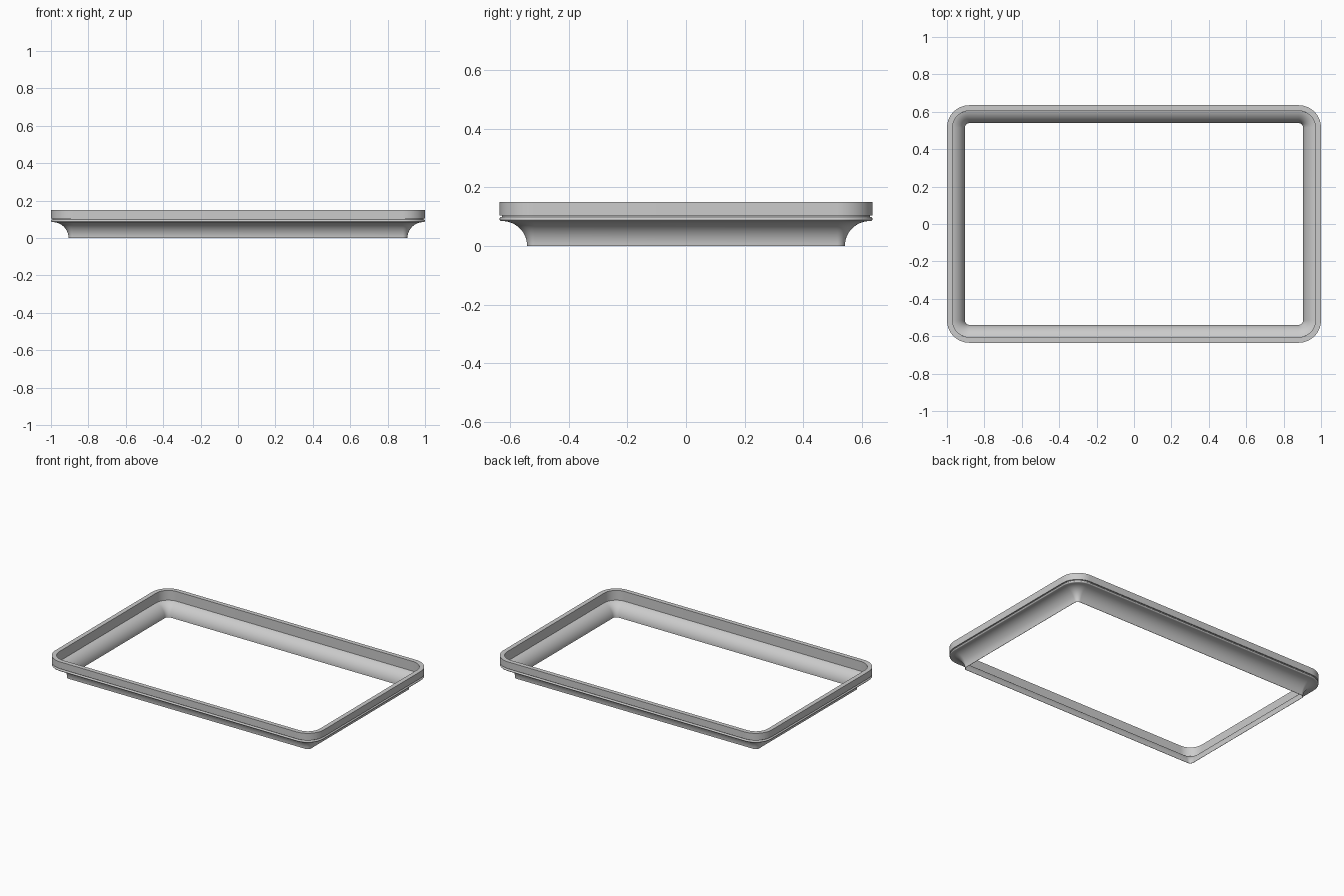
import bpy, bmesh, math

if "Cube" in bpy.data.objects:
    bpy.data.objects.remove(bpy.data.objects["Cube"])

HX, HY, R, N = 1.0, 0.635, 0.12, 14


def loop(inset, z):
    """Rounded rectangle inset from the outer outline."""
    r = R - inset
    pts = []
    for k, (sx, sy) in enumerate([(1, 1), (-1, 1), (-1, -1), (1, -1)]):
        for i in range(N + 1):
            a = math.pi / 2 * (k + i / N)
            pts.append((sx * (HX - R) + r * math.cos(a),
                        sy * (HY - R) + r * math.sin(a), z))
    return pts


def sweep(name, profile):
    """Closed profile of (inset, z) swept round the frame."""
    bm = bmesh.new()
    rings = [[bm.verts.new(p) for p in loop(*q)] for q in profile]
    for j, a in enumerate(rings):
        b = rings[(j + 1) % len(rings)]
        for i in range(len(a)):
            k = (i + 1) % len(a)
            bm.faces.new((a[i], a[k], b[k], b[i]))
    bmesh.ops.recalc_face_normals(bm, faces=bm.faces)
    me = bpy.data.meshes.new(name)
    bm.to_mesh(me)
    bm.free()
    ob = bpy.data.objects.new(name, me)
    bpy.context.collection.objects.link(ob)
    bpy.context.view_layer.objects.active = ob
    ob.select_set(True)
    bpy.ops.object.shade_smooth_by_angle(angle=math.radians(35))
    ob.select_set(False)


def arc(cx, cz, r, a0, a1, n):
    return [(cx + r * math.cos(math.radians(a0 + (a1 - a0) * i / n)),
             cz + r * math.sin(math.radians(a0 + (a1 - a0) * i / n)))
            for i in range(n + 1)]


# upright top rim, shadow groove, rounded bead
rim = [(0.03, 0.15), (0, 0.15), (0, 0.104), (0.008, 0.104), (0.008, 0.099)]
bead = arc(0.007, 0.092, 0.007, 90, 270, 8)
# concave outer cove and the thin skin behind it
cove = arc(0.009, 0, 0.085, 90, 0, 14)
skin = arc(0.009, 0, 0.087, 0, 76, 14)
sweep("frame_moulding", rim + bead + cove + [(0.096, 0)] + skin[1:])
